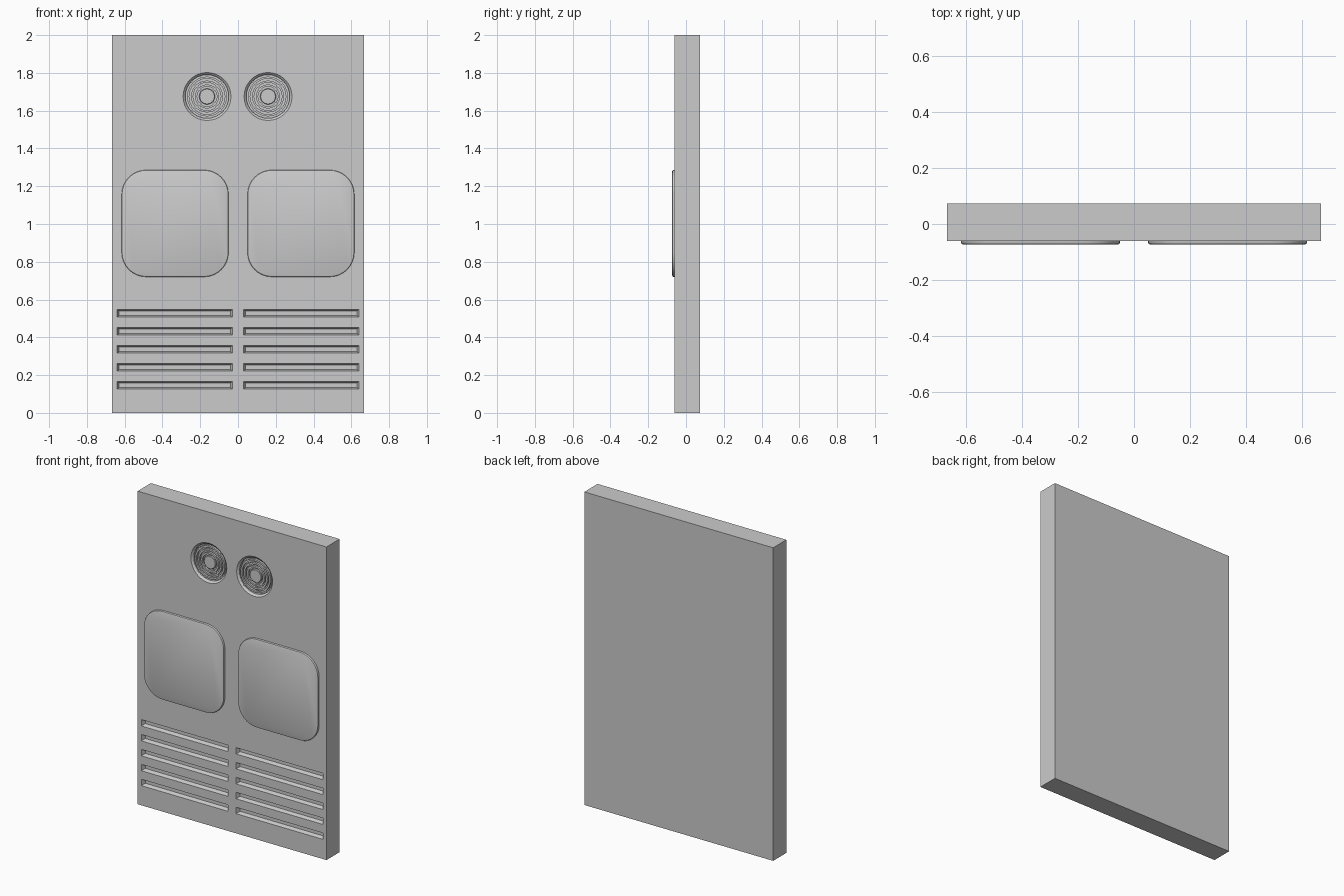
import bpy, bmesh, math
from mathutils import Matrix

if "Cube" in bpy.data.objects:
    bpy.data.objects.remove(bpy.data.objects["Cube"])

FRONT, BACK = -0.06, 0.073
VENTS = (-0.164, 0.159)
VENT_Z = 1.675


def finish(name, bm, smooth=False):
    bmesh.ops.recalc_face_normals(bm, faces=bm.faces)
    me = bpy.data.meshes.new(name)
    bm.to_mesh(me)
    bm.free()
    ob = bpy.data.objects.new(name, me)
    bpy.context.collection.objects.link(ob)
    bpy.ops.object.select_all(action='DESELECT')
    ob.select_set(True)
    bpy.context.view_layer.objects.active = ob
    if smooth:
        bpy.ops.object.shade_smooth_by_angle(angle=math.radians(35))
    return ob


def box(bm, x0, x1, y0, y1, z0, z1, roll=0):
    m = (Matrix.Translation(((x0 + x1) / 2, (y0 + y1) / 2, (z0 + z1) / 2))
         @ Matrix.Rotation(roll, 4, 'Y')
         @ Matrix.Diagonal((x1 - x0, y1 - y0, z1 - z0, 1)))
    bmesh.ops.create_cube(bm, size=1, matrix=m)


def loft(bm, loops, cap=True, closed=False):
    """Skin a list of point loops, capping the ends or joining them."""
    rows = [[bm.verts.new(p) for p in loop] for loop in loops]
    pairs = list(zip(rows, rows[1:])) + ([(rows[-1], rows[0])] if closed else [])
    n = len(rows[0])
    for a, b in pairs:
        for i in range(n):
            bm.faces.new((a[i], a[(i + 1) % n], b[(i + 1) % n], b[i]))
    if cap:
        bm.faces.new(rows[0])
        bm.faces.new(rows[-1])


def circle(cx, cz, r, y, n):
    return [(cx + r * math.cos(math.tau * i / n), y, cz + r * math.sin(math.tau * i / n))
            for i in range(n)]


def rect(cx, cz, w, h, y):
    return [(cx + sx * w / 2, y, cz + sz * h / 2)
            for sx, sz in ((-1, -1), (1, -1), (1, 1), (-1, 1))]


def rounded(cx, cz, half, r, y, steps=8):
    pts = []
    for q, (sx, sz) in enumerate(((1, 1), (-1, 1), (-1, -1), (1, -1))):
        for i in range(steps + 1):
            a = math.pi / 2 * (q + i / steps)
            pts.append((cx + sx * (half - r) + r * math.cos(a), y,
                        cz + sz * (half - r) + r * math.sin(a)))
    return pts


# Main slab
bm = bmesh.new()
box(bm, -0.667, 0.667, FRONT, BACK, 0, 2)
panel = finish("panel", bm)

# Cutter for the louvre slots and round vent recesses
bm = bmesh.new()
for side in (-1, 1):
    for k in range(5):
        cx, cz = side * 0.335, 0.146 + k * 0.0953
        loft(bm, [rect(cx, cz, 0.618, 0.044, FRONT - 0.005),
                  rect(cx, cz, 0.590, 0.024, FRONT + 0.025)])
for cx in VENTS:
    loft(bm, [circle(cx, VENT_Z, 0.132, FRONT - 0.005, 32),
              circle(cx, VENT_Z, 0.115, FRONT + 0.012, 32),
              circle(cx, VENT_Z, 0.115, FRONT + 0.03, 32)])
cutter = finish("recess_cutter", bm)
cutter.hide_render = True

bpy.context.view_layer.objects.active = panel
mod = panel.modifiers.new("recesses", 'BOOLEAN')
mod.operation = 'DIFFERENCE'
mod.solver = 'EXACT'
mod.object = cutter
bpy.ops.object.modifier_apply(modifier=mod.name)
bpy.data.objects.remove(cutter)

# Raised rounded pads with a softened rim
for side, name in ((-1, "left_pad"), (1, "right_pad")):
    bm = bmesh.new()
    loops = [(0.283, FRONT + 0.005), (0.283, -0.067), (0.281, -0.071), (0.276, -0.073)]
    loft(bm, [rounded(side * 0.333, 1.003, h, h - 0.153, y) for h, y in loops])
    finish(name, bm, smooth=True)

# Vent grilles: centre disc, concentric rings and diagonal spokes
for cx, name in zip(VENTS, ("left_vent_grille", "right_vent_grille")):
    bm = bmesh.new()
    y0, y1 = FRONT + 0.008, FRONT + 0.022
    loft(bm, [circle(cx, VENT_Z, r, y, 24) for r, y in
              ((0.042, y1), (0.042, y0 + 0.003), (0.039, y0))])
    for r in (0.058, 0.079, 0.100):
        w = 0.0055
        loft(bm, [circle(cx, VENT_Z, rr, y, 24) for rr, y in
                  ((r - w, y1), (r - w, y0), (r + w, y0), (r + w, y1))],
             cap=False, closed=True)
    for k in range(4):
        a = math.pi / 4 + k * math.pi / 2
        px, pz = cx + 0.078 * math.cos(a), VENT_Z + 0.078 * math.sin(a)
        box(bm, px - 0.039, px + 0.039, y0 + 0.002, y1, pz - 0.004, pz + 0.004, -a)
    finish(name, bm, smooth=True)
